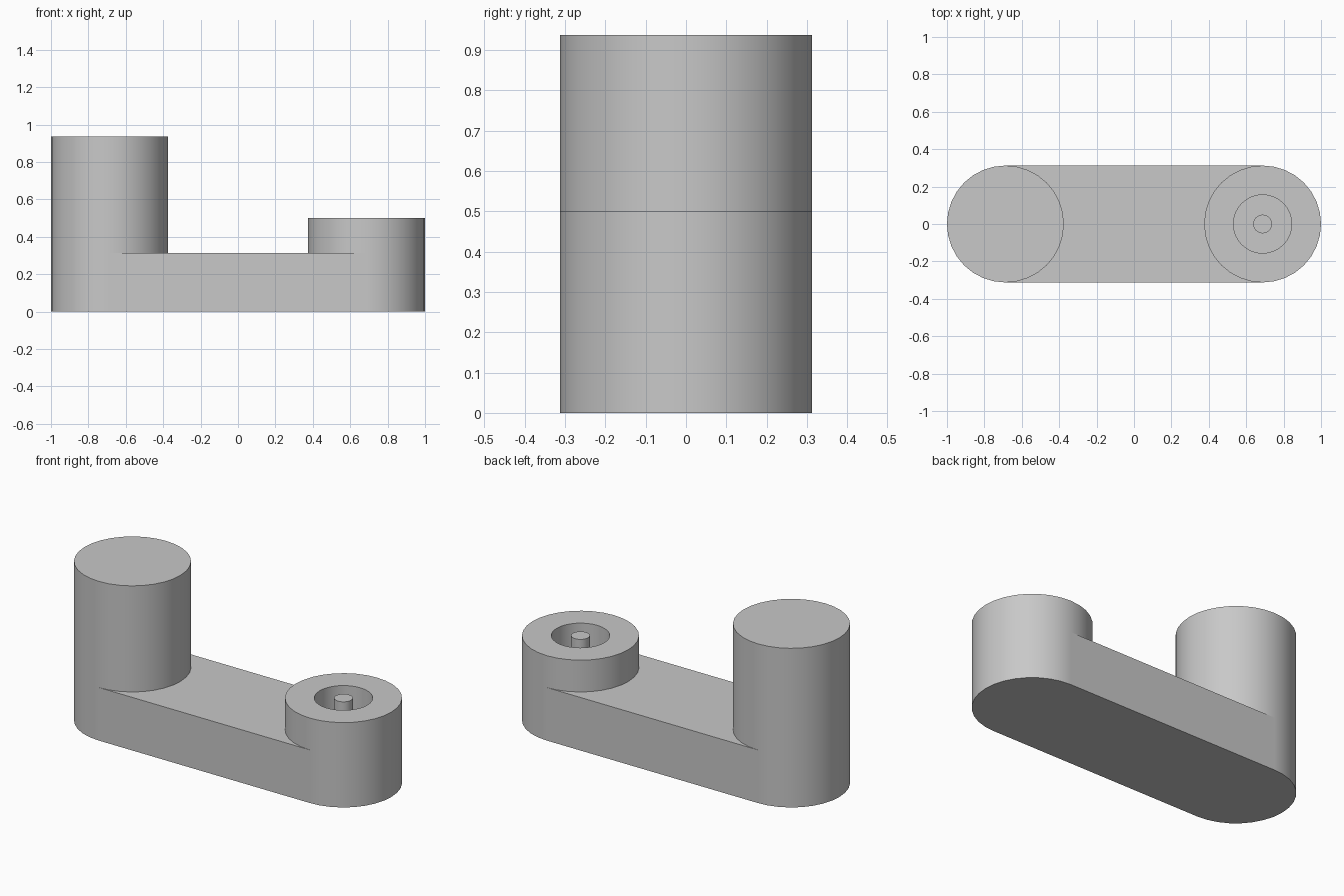
import bpy, bmesh, math

cube = bpy.data.objects.get("Cube")
if cube:
    bpy.data.objects.remove(cube, do_unlink=True)

R, X, SLAB = 0.3125, 0.6875, 0.3125
TOWER, CUP = 0.9375, 0.5
HOLE_R, PIN_R, FLOOR = 0.156, 0.05, 0.3125

grey = bpy.data.materials.new("plain grey")
grey.use_nodes = True
colour = (0.58, 0.58, 0.58, 1)
grey.diffuse_color = colour
grey.node_tree.nodes["Principled BSDF"].inputs["Base Color"].default_value = colour


def finish(name, bm, x=0):
    bmesh.ops.remove_doubles(bm, verts=bm.verts, dist=1e-5)
    bmesh.ops.recalc_face_normals(bm, faces=bm.faces)
    mesh = bpy.data.meshes.new(name)
    bm.to_mesh(mesh)
    bm.free()
    mesh.materials.append(grey)
    obj = bpy.data.objects.new(name, mesh)
    bpy.context.collection.objects.link(obj)
    obj.location.x = x
    bpy.ops.object.select_all(action="DESELECT")
    obj.select_set(True)
    bpy.context.view_layer.objects.active = obj
    bpy.ops.object.shade_smooth_by_angle(angle=math.radians(30))
    return obj


def lathe(name, profile, x):
    """Revolve a (radius, height) profile around the vertical axis."""
    bm = bmesh.new()
    verts = [bm.verts.new((r, 0, z)) for r, z in profile]
    edges = [bm.edges.new(pair) for pair in zip(verts, verts[1:])]
    bmesh.ops.spin(bm, geom=verts + edges, cent=(0, 0, 0), axis=(0, 0, 1),
                   angle=math.tau, steps=32, use_duplicate=False)
    return finish(name, bm, x)


# Tall solid post at the right end
lathe("tall_post", [(0, 0), (R, 0), (R, TOWER), (0, TOWER)], -X)

# Short post at the left end, with a round socket and a central pin
lathe("socket_post", [(0, 0), (R, 0), (R, CUP), (HOLE_R, CUP), (HOLE_R, FLOOR),
                      (PIN_R, FLOOR), (PIN_R, CUP), (0, CUP)], X)

# Flat arm joining the posts
bm = bmesh.new()
bmesh.ops.create_cube(bm, size=1)
for v in bm.verts:
    v.co.x *= 2 * X
    v.co.y *= 2 * R
    v.co.z = (v.co.z + 0.5) * SLAB
finish("arm", bm)
